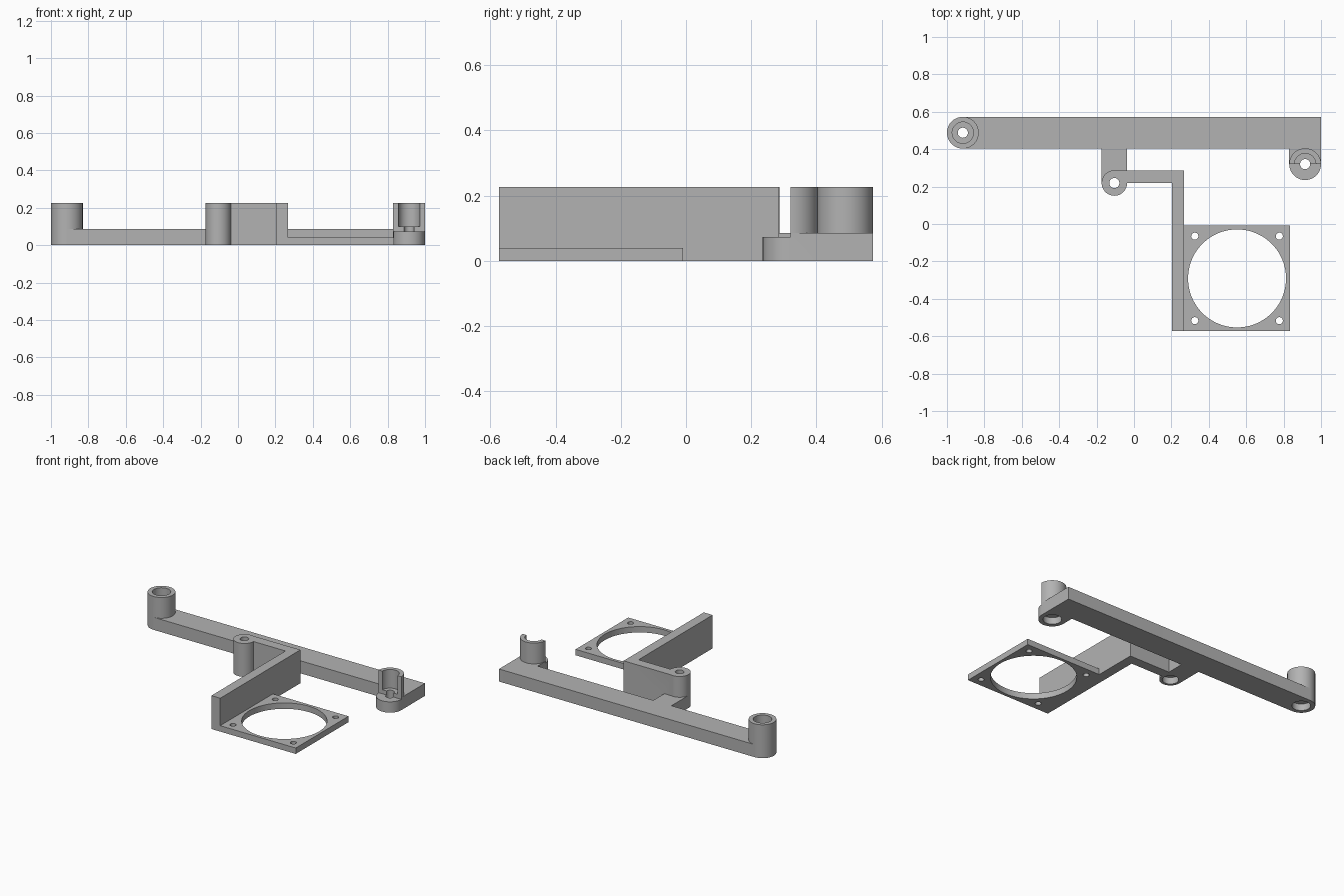
import bpy
from mathutils import Matrix, Vector
import bmesh

cube = bpy.data.objects.get("Cube")
if cube:
    bpy.data.objects.remove(cube)

grey = bpy.data.materials.new("plain grey")
grey.use_nodes = True
grey.diffuse_color = (0.45, 0.45, 0.45, 1)
grey.node_tree.nodes["Principled BSDF"].inputs["Base Color"].default_value = grey.diffuse_color


def add_mesh(name, bm):
    mesh = bpy.data.meshes.new(name)
    bm.to_mesh(mesh)
    bm.free()
    mesh.materials.append(grey)
    obj = bpy.data.objects.new(name, mesh)
    bpy.context.collection.objects.link(obj)
    return obj


def box(name, x0, x1, y0, y1, z0, z1):
    bm = bmesh.new()
    lo, hi = Vector((x0, y0, z0)), Vector((x1, y1, z1))
    place = Matrix.Translation((lo + hi) / 2) @ Matrix.Diagonal((*(hi - lo), 1))
    bmesh.ops.create_cube(bm, size=1, matrix=place)
    return add_mesh(name, bm)


def cylinder(name, x, y, radius, z0, z1, sides=64):
    bm = bmesh.new()
    bmesh.ops.create_cone(bm, cap_ends=True, segments=sides, radius1=radius, radius2=radius,
                          depth=z1 - z0, matrix=Matrix.Translation((x, y, (z0 + z1) / 2)))
    return add_mesh(name, bm)


def combine(body, tool, operation):
    """Merge or cut a part, then discard the tool."""
    mod = body.modifiers.new(operation, 'BOOLEAN')
    mod.operation = operation
    mod.solver = 'EXACT'
    mod.object = tool
    bpy.context.view_layer.objects.active = body
    bpy.ops.object.modifier_apply(modifier=mod.name)
    bpy.data.objects.remove(tool)


BAR, TOP, PLATE, LEDGE = 0.085, 0.226, 0.04, 0.073
LEFT, MID, RIGHT = (-0.915, 0.488), (-0.105, 0.219), (0.915, 0.32)
FAN = (0.551, -0.291)

# Solid parts: long bar with its posts, side arm, angled wall and fan plate
bracket = box("fan_bracket", LEFT[0], 1, 0.403, 0.573, 0, BAR)
solids = [
    cylinder("end_post", *LEFT, 0.085, 0, TOP),
    box("end_pad", 0.83, 1, RIGHT[1], 0.45, 0, BAR),
    cylinder("open_post", *RIGHT, 0.085, 0, TOP),
    box("side_arm", -0.173, -0.037, MID[1], 0.45, 0, BAR),
    cylinder("middle_post", *MID, 0.068, 0, TOP),
    box("cross_wall", MID[0], 0.25, MID[1], 0.285, 0, TOP),
    box("long_wall", 0.202, 0.268, -0.573, 0.285, 0, TOP),
    box("fan_plate", 0.24, 0.834, -0.573, -0.009, 0, PLATE),
]
for part in solids:
    combine(bracket, part, 'UNION')

# Half of the open post is cut away above its ledge
cutters = [box("post_opening", 0.8, 1.05, 0.2, RIGHT[1], LEDGE, 0.3)]

# Screw holes with wider recesses
for x, y in (LEFT, MID, RIGHT):
    cutters.append(cylinder("screw_hole", x, y, 0.027, -0.1, 0.3, 32))
    cutters.append(cylinder("lower_recess", x, y, 0.05 if (x, y) == MID else 0.057, -0.1, 0.045))
for x, y in (LEFT, RIGHT):
    cutters.append(cylinder("upper_recess", x, y, 0.057, 0.1, 0.3))

# Fan opening and its four corner holes
cutters.append(cylinder("fan_opening", *FAN, 0.262, -0.1, 0.1, 96))
for sx in (-1, 1):
    for sy in (-1, 1):
        cutters.append(cylinder("corner_hole", FAN[0] + sx * 0.226, FAN[1] + sy * 0.226,
                                0.019, -0.1, 0.1, 32))
for part in cutters:
    combine(bracket, part, 'DIFFERENCE')

# Smooth round walls, crisp edges
bpy.ops.object.select_all(action='DESELECT')
bracket.select_set(True)
bpy.context.view_layer.objects.active = bracket
bpy.ops.object.shade_smooth_by_angle()
